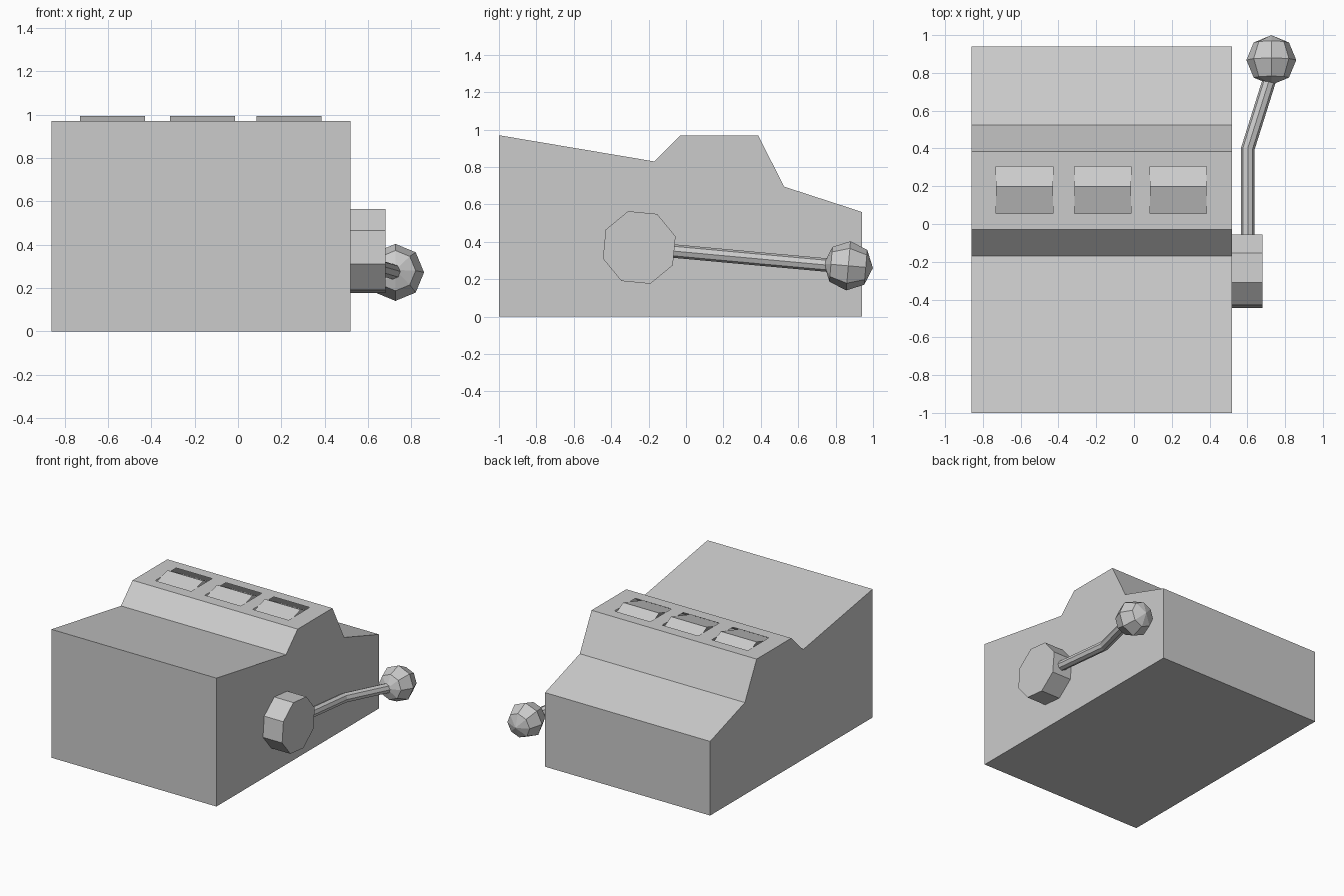
import bpy, bmesh, math
from mathutils import Matrix, Vector

cube = bpy.data.objects.get("Cube")
if cube:
    bpy.data.objects.remove(cube, do_unlink=True)

GREY = (0.6, 0.6, 0.6, 1.0)
grey = bpy.data.materials.new("plain_grey")
grey.use_nodes = True
grey.diffuse_color = GREY
grey.node_tree.nodes["Principled BSDF"].inputs["Base Color"].default_value = GREY


def add_object(name, bm):
    mesh = bpy.data.meshes.new(name)
    bm.to_mesh(mesh)
    bm.free()
    mesh.materials.append(grey)
    obj = bpy.data.objects.new(name, mesh)
    bpy.context.collection.objects.link(obj)
    return obj


def drum(name, x0, x1, y, z, radius, angle, capped):
    """Eight-sided cylinder along x, its first corner at the given angle."""
    bm = bmesh.new()
    bmesh.ops.create_cone(bm, cap_ends=capped, segments=8, radius1=radius,
                          radius2=radius, depth=x1 - x0)
    # local x becomes +y, local y becomes +z, local z becomes +x
    axes = Matrix(((0, 0, 1, 0), (1, 0, 0, 0), (0, 1, 0, 0), (0, 0, 0, 1)))
    place = Matrix.Translation(((x0 + x1) / 2, y, z))
    turn = Matrix.Rotation(math.radians(angle), 4, "Z")
    bmesh.ops.transform(bm, matrix=place @ axes @ turn, verts=bm.verts)
    return add_object(name, bm)


# Cabinet: side profile extruded across the width
LEFT, RIGHT, TOP = -0.86, 0.52, 0.97
profile = [(-1, 0), (0.94, 0), (0.94, 0.56), (0.525, 0.695),
           (0.385, TOP), (-0.03, TOP), (-0.17, 0.83), (-1, TOP)]
bm = bmesh.new()
side = bm.faces.new([bm.verts.new((LEFT, y, z)) for y, z in profile])
ext = bmesh.ops.extrude_face_region(bm, geom=[side], use_keep_orig=True)
bmesh.ops.translate(bm, vec=(RIGHT - LEFT, 0, 0),
                    verts=[v for v in ext["geom"] if isinstance(v, bmesh.types.BMVert)])
bmesh.ops.recalc_face_normals(bm, faces=bm.faces)

# Windows: cut the flat top along the window edges and open them
windows = [(-0.73, -0.43), (-0.315, -0.015), (0.085, 0.385)]
WY0, WY1 = 0.055, 0.305


def top_faces():
    return [f for f in bm.faces if all(abs(v.co.z - TOP) < 0.001 for v in f.verts)]


cuts = [((0, y, 0), (0, 1, 0)) for y in (WY0, WY1)]
cuts += [((x, 0, 0), (1, 0, 0)) for pair in windows for x in pair]
for point, normal in cuts:
    faces = top_faces()
    edges = {e for f in faces for e in f.edges}
    verts = {v for f in faces for v in f.verts}
    bmesh.ops.bisect_plane(bm, geom=faces + list(edges) + list(verts),
                           plane_co=point, plane_no=normal)
openings = []
for f in top_faces():
    c = f.calc_center_median()
    if WY0 < c.y < WY1 and any(a < c.x < b for a, b in windows):
        openings.append(f)
bmesh.ops.delete(bm, geom=openings, context="FACES")
add_object("cabinet", bm)

# Reels: open drums showing through the windows
for i, (a, b) in enumerate(windows):
    drum(f"reel_{i + 1}", a, b, 0.17, 0.695, 0.30, 84.5, False)

# Lever hub on the side
drum("lever_hub", RIGHT, 0.68, -0.25, 0.37, 0.203, 17, True)

# Lever rod: bent eight-sided bar
curve = bpy.data.curves.new("lever_rod", "CURVE")
curve.dimensions = "3D"
curve.bevel_depth = 0.036
curve.bevel_resolution = 2
curve.use_fill_caps = True
spline = curve.splines.new("POLY")
path = [(0.603, -0.2, 0.363), (0.603, 0.4, 0.308), (0.735, 0.82, 0.27)]
spline.points.add(len(path) - 1)
for p, co in zip(spline.points, path):
    p.co = (*co, 1)
spline.use_smooth = False
curve.materials.append(grey)
rod = bpy.data.objects.new("lever_rod", curve)
bpy.context.collection.objects.link(rod)

# Lever knob: coarse ball with its poles along the rod
bm = bmesh.new()
bmesh.ops.create_uvsphere(bm, u_segments=8, v_segments=4, radius=0.132)
tilt = Matrix.Rotation(math.radians(-95), 4, "X")
bmesh.ops.transform(bm, matrix=Matrix.Translation((0.727, 0.868, 0.272)) @ tilt, verts=bm.verts)
add_object("lever_knob", bm)
